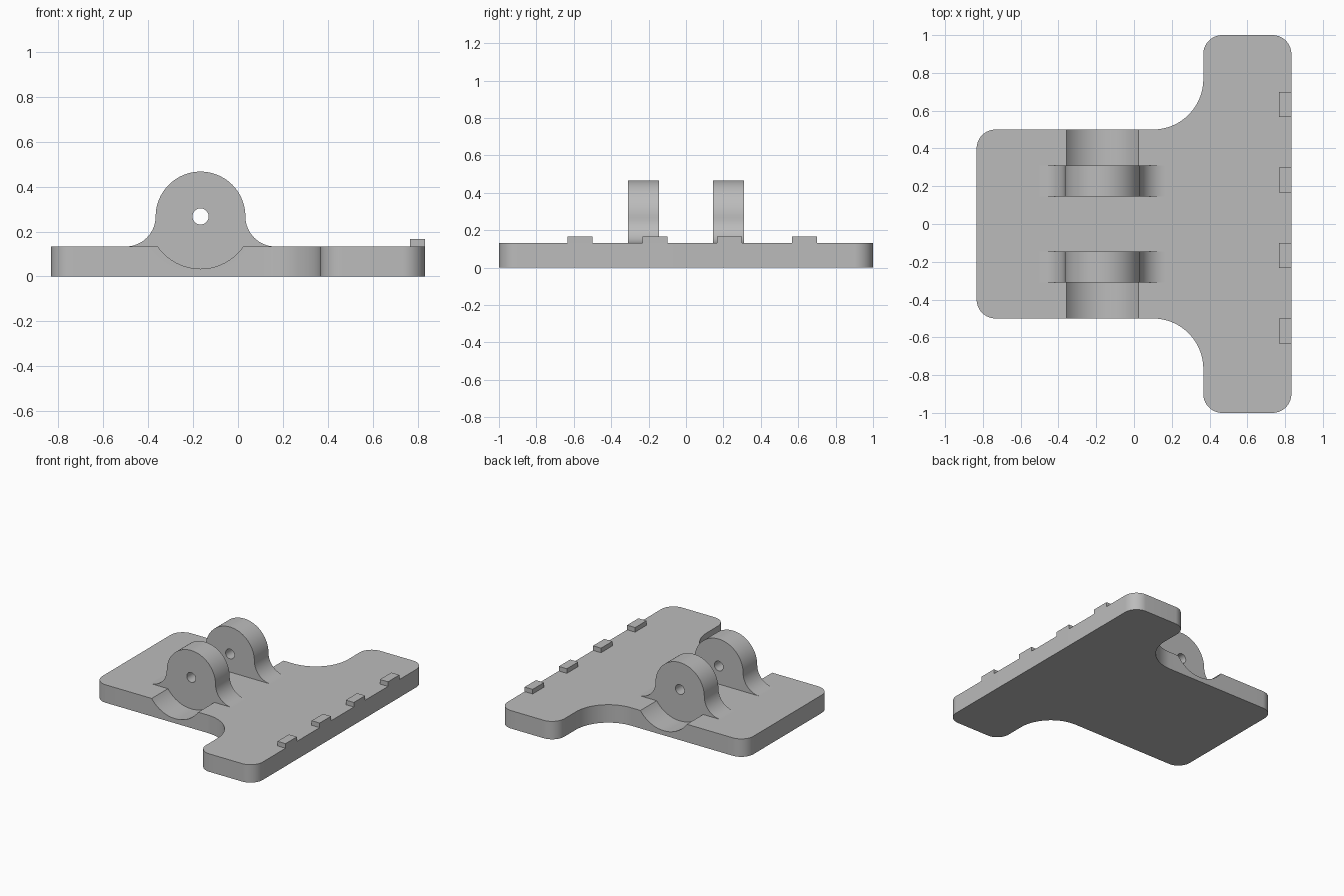
import bpy, bmesh
from math import cos, sin, pi, radians
from mathutils import Vector

cube = bpy.data.objects.get("Cube")
if cube:
    bpy.data.objects.remove(cube)

grey = bpy.data.materials.new("plain grey")
grey.use_nodes = True
colour = (0.5, 0.5, 0.5, 1)
grey.diffuse_color = colour
grey.node_tree.nodes["Principled BSDF"].inputs["Base Color"].default_value = colour

TOP = 0.133                 # plate thickness
PIN_X, PIN_Z = -0.167, 0.267  # hinge axis
LUG_IN, LUG_OUT = 0.145, 0.31


def arc(cx, cy, r, start, end, steps=16):
    angles = [radians(start + (end - start) * i / steps) for i in range(steps + 1)]
    return [(cx + r * cos(a), cy + r * sin(a)) for a in angles]


def prism(name, profile, low, high, axis="Z"):
    """Extrude a 2D profile along z, or an x-z profile along y."""
    bm = bmesh.new()
    place = (lambda p: (p[0], p[1], low)) if axis == "Z" else (lambda p: (p[0], low, p[1]))
    face = bm.faces.new([bm.verts.new(place(p)) for p in profile])
    moved = bmesh.ops.extrude_face_region(bm, geom=[face])["geom"]
    step = Vector((0, 0, high - low)) if axis == "Z" else Vector((0, high - low, 0))
    bmesh.ops.translate(bm, vec=step, verts=[v for v in moved if isinstance(v, bmesh.types.BMVert)])
    bmesh.ops.remove_doubles(bm, verts=bm.verts, dist=0.0001)
    bmesh.ops.recalc_face_normals(bm, faces=bm.faces)
    mesh = bpy.data.meshes.new(name)
    bm.to_mesh(mesh)
    bm.free()
    obj = bpy.data.objects.new(name, mesh)
    mesh.materials.append(grey)
    bpy.context.collection.objects.link(obj)
    return obj


def activate(obj):
    bpy.ops.object.select_all(action="DESELECT")
    obj.select_set(True)
    bpy.context.view_layer.objects.active = obj


def cut(obj, radius, low, high):
    """Cut a cylinder around the hinge axis out of a part."""
    circle = arc(PIN_X, PIN_Z, radius, 0, 360, 64)[:-1]
    cutter = prism("cutter", circle, low, high, "Y")
    cutter.hide_render = True
    mod = obj.modifiers.new("cut", "BOOLEAN")
    mod.operation, mod.solver, mod.object = "DIFFERENCE", "EXACT", cutter
    activate(obj)
    bpy.ops.object.modifier_apply(modifier=mod.name)
    bpy.data.objects.remove(cutter)


def smooth(obj):
    activate(obj)
    bpy.ops.object.shade_smooth_by_angle(angle=radians(30))


# T-shaped base plate: half outline at +y, mirrored to -y
half = (arc(0.733, 0.9, 0.1, 0, 90) + arc(0.467, 0.9, 0.1, 90, 180)
        + arc(0.1, 0.767, 0.267, 0, -90, 24) + arc(-0.733, 0.4, 0.1, 90, 180))
plate = prism("base_plate", half + [(x, -y) for x, y in reversed(half)], 0, TOP)

# Round clearance grooves outside the lugs
cut(plate, 0.233, LUG_OUT, 0.6)
cut(plate, 0.233, -0.6, -LUG_OUT)
smooth(plate)

# Hinge lugs: round head, flared foot and pin hole
flare = PIN_Z - TOP
lug_outline = (arc(PIN_X + 0.2 + flare, PIN_Z, flare, 270, 180)
               + arc(PIN_X, PIN_Z, 0.2, 0, 180, 40)
               + arc(PIN_X - 0.2 - flare, PIN_Z, flare, 0, -90))
# drop the duplicate points where the arcs meet
lug_outline = [p for i, p in enumerate(lug_outline)
               if (Vector(p) - Vector(lug_outline[i - 1])).length > 0.0001]
for name, low, high in (("front_lug", -LUG_OUT, -LUG_IN), ("back_lug", LUG_IN, LUG_OUT)):
    lug = prism(name, lug_outline, low, high, "Y")
    cut(lug, 0.036, low - 0.1, high + 0.1)
    smooth(lug)

# Row of small stop tabs along the wide edge
for i, y in enumerate((-0.633, -0.233, 0.167, 0.567)):
    tab = [(0.767, y), (0.833, y), (0.833, y + 0.133), (0.767, y + 0.133)]
    prism(f"edge_tab_{i + 1}", tab, TOP, 0.167)
